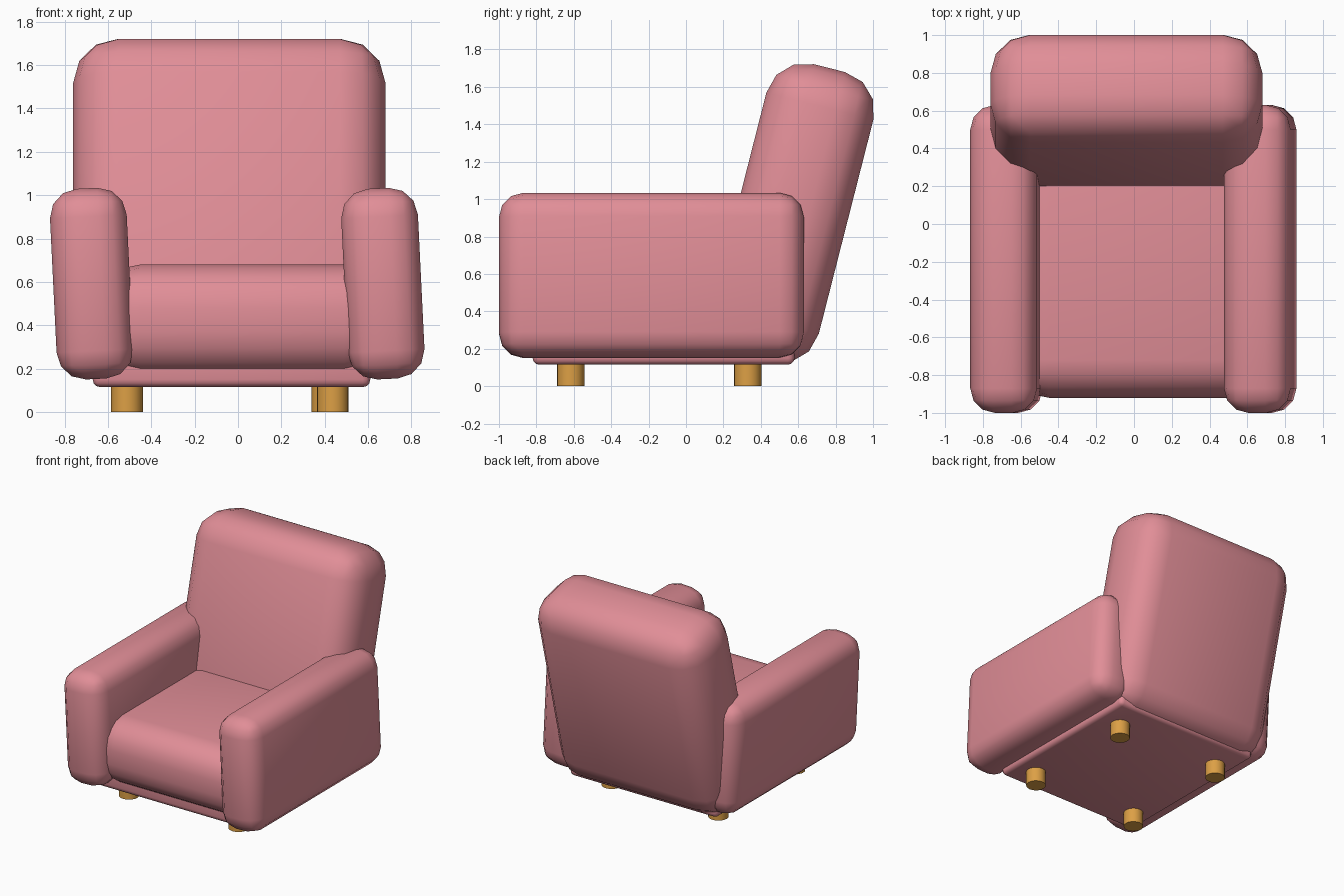
import bpy, bmesh
from math import radians

if "Cube" in bpy.data.objects:
    bpy.data.objects.remove(bpy.data.objects["Cube"])


def material(name, rgb):
    m = bpy.data.materials.new(name)
    m.diffuse_color = (*rgb, 1)
    m.use_nodes = True
    m.node_tree.nodes["Principled BSDF"].inputs["Base Color"].default_value = m.diffuse_color
    return m


fabric = material("pink_fabric", (0.75, 0.27, 0.31))
wood = material("golden_wood", (0.72, 0.35, 0.06))


def smooth(ob):
    bpy.ops.object.select_all(action='DESELECT')
    ob.select_set(True)
    bpy.context.view_layer.objects.active = ob
    bpy.ops.object.shade_smooth_by_angle(angle=radians(40))


def cushion(name, loc, size, bevel, segments=3, rot=(0, 0, 0)):
    """Upholstered block with all edges rounded."""
    bm = bmesh.new()
    bmesh.ops.create_cube(bm, size=1)
    bmesh.ops.scale(bm, vec=size, verts=bm.verts)
    bmesh.ops.bevel(bm, geom=bm.edges[:], offset=bevel, offset_type='OFFSET',
                    segments=segments, profile=0.5, affect='EDGES')
    me = bpy.data.meshes.new(name)
    bm.to_mesh(me)
    bm.free()
    me.materials.append(fabric)
    ob = bpy.data.objects.new(name, me)
    bpy.context.collection.objects.link(ob)
    ob.location = loc
    ob.rotation_euler = [radians(a) for a in rot]
    smooth(ob)
    return ob


# Base frame under the seat
cushion("base", (-0.03, -0.12, 0.215), (1.28, 1.40, 0.20), 0.035)

# Seat cushion, its ends sunk into arms and back
cushion("seat", (0.02, -0.21, 0.425), (1.34, 1.42, 0.51), 0.2, 4)

# Reclined backrest
cushion("backrest", (-0.04, 0.57, 0.925), (1.44, 0.59, 1.60), 0.21, 3, (-14.3, 0, 0))

# Arms, both leaning slightly the same way
for side, x in (("left", -0.675), ("right", 0.668)):
    cushion(side + "_arm", (x, -0.185, 0.592), (0.354, 1.63, 0.88), 0.13, 3, (0, -2.8, 0))

# Round wooden legs
for name, x, y in (("front_left_leg", -0.512, -0.617), ("front_right_leg", 0.437, -0.617),
                   ("back_left_leg", -0.512, 0.33), ("back_right_leg", 0.413, 0.33)):
    bpy.ops.mesh.primitive_cylinder_add(vertices=20, radius=0.073, depth=0.2, location=(x, y, 0.1))
    leg = bpy.context.object
    leg.name = name
    leg.data.materials.append(wood)
    smooth(leg)
